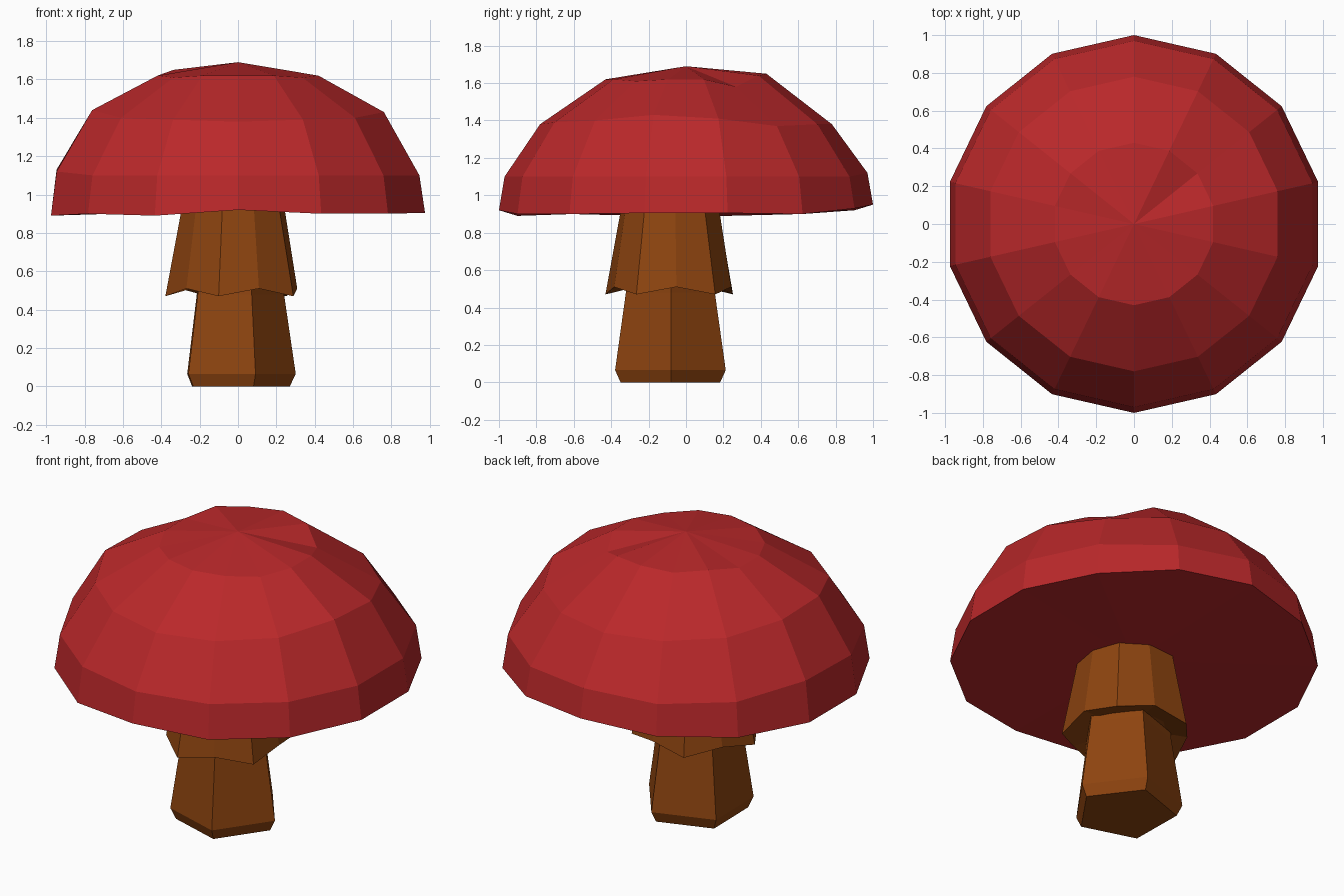
import bpy
import bmesh
from math import sin, cos, pi, radians

cube = bpy.data.objects.get("Cube")
if cube:
    bpy.data.objects.remove(cube, do_unlink=True)


def material(name, color):
    mat = bpy.data.materials.new(name)
    mat.use_nodes = True
    mat.diffuse_color = color
    bsdf = mat.node_tree.nodes["Principled BSDF"]
    bsdf.inputs["Base Color"].default_value = color
    bsdf.inputs["Roughness"].default_value = 0.8
    return mat


def ring(center, radii, heights, start, count):
    """Ring of points; radii and heights repeat around it."""
    step = 2 * pi / count
    return [(center[0] + radii[i % len(radii)] * cos(start + i * step),
             center[1] + radii[i % len(radii)] * sin(start + i * step),
             heights[i % len(heights)]) for i in range(count)]


def loft(name, rings, mat, bottom=None, top=None):
    """Bridge the rings upward, closing each end flat or with a fan to a point."""
    bm = bmesh.new()
    loops = [[bm.verts.new(p) for p in r] for r in rings]
    n = len(loops[0])
    for low, high in zip(loops, loops[1:]):
        for i in range(n):
            j = (i + 1) % n
            bm.faces.new((low[i], low[j], high[j], high[i]))
    for loop, tip in ((loops[0], bottom), (loops[-1], top)):
        if tip is None:
            bm.faces.new(loop)
        else:
            v = bm.verts.new(tip)
            for i in range(n):
                bm.faces.new((loop[i], loop[(i + 1) % n], v))
    bmesh.ops.recalc_face_normals(bm, faces=bm.faces)
    mesh = bpy.data.meshes.new(name)
    bm.to_mesh(mesh)
    bm.free()
    mesh.materials.append(mat)
    obj = bpy.data.objects.new(name, mesh)
    bpy.context.collection.objects.link(obj)
    return obj


red = material("cap red", (0.49, 0.021, 0.023, 1))
brown = material("stem brown", (0.27, 0.058, 0.005, 1))

# Cap: fourteen-sided dome with slightly uneven heights, from the back around to +x
SIDES = 14
rim = [0.95, 0.93, 0.90, 0.905, 0.905, 0.90, 0.90, 0.92, 0.89, 0.90, 0.89, 0.89, 0.90, 0.92]
lower = [1.12, 1.10, 1.10, 1.10, 1.10, 1.10, 1.10, 1.10, 1.10, 1.10, 1.12, 1.13, 1.10, 1.10]
middle = [1.38, 1.38, 1.37, 1.41, 1.43, 1.40, 1.39, 1.38, 1.39, 1.40, 1.44, 1.43, 1.40, 1.39]
upper = [1.65, 1.64, 1.58, 1.62, 1.62, 1.61, 1.62, 1.62, 1.62, 1.61, 1.62, 1.62, 1.65, 1.64]
dome = []
for radius, heights in ((1.0, rim), (0.97, lower), (0.78, middle), (0.43, upper)):
    clockwise = [heights[-i % SIDES] for i in range(SIDES)]
    dome.append(ring((0, 0), [radius], clockwise, pi / 2, SIDES))
loft("mushroom_cap", dome, red, bottom=(0, 0, 0.92), top=(0, 0, 1.69))

# Stem: tapered pentagon with a bevelled foot
stem_levels = ((0.28, 0), (0.311, 0.065), (0.25, 0.48), (0.22, 0.95))
loft("stem", [ring((-0.01, -0.085), [r], [z], radians(-71), 5)
              for r, z in stem_levels], brown)

# Skirt: flared collar with a pointed lower edge
center = (-0.02, -0.08)
start = radians(-103)
collar = [ring(center, [0.22], [0.52], start, 10),
          ring(center, [0.36, 0.33], [0.47, 0.51], start, 10),
          ring(center, [0.27, 0.26], [0.95], start, 10)]
loft("stem_skirt", collar, brown)
